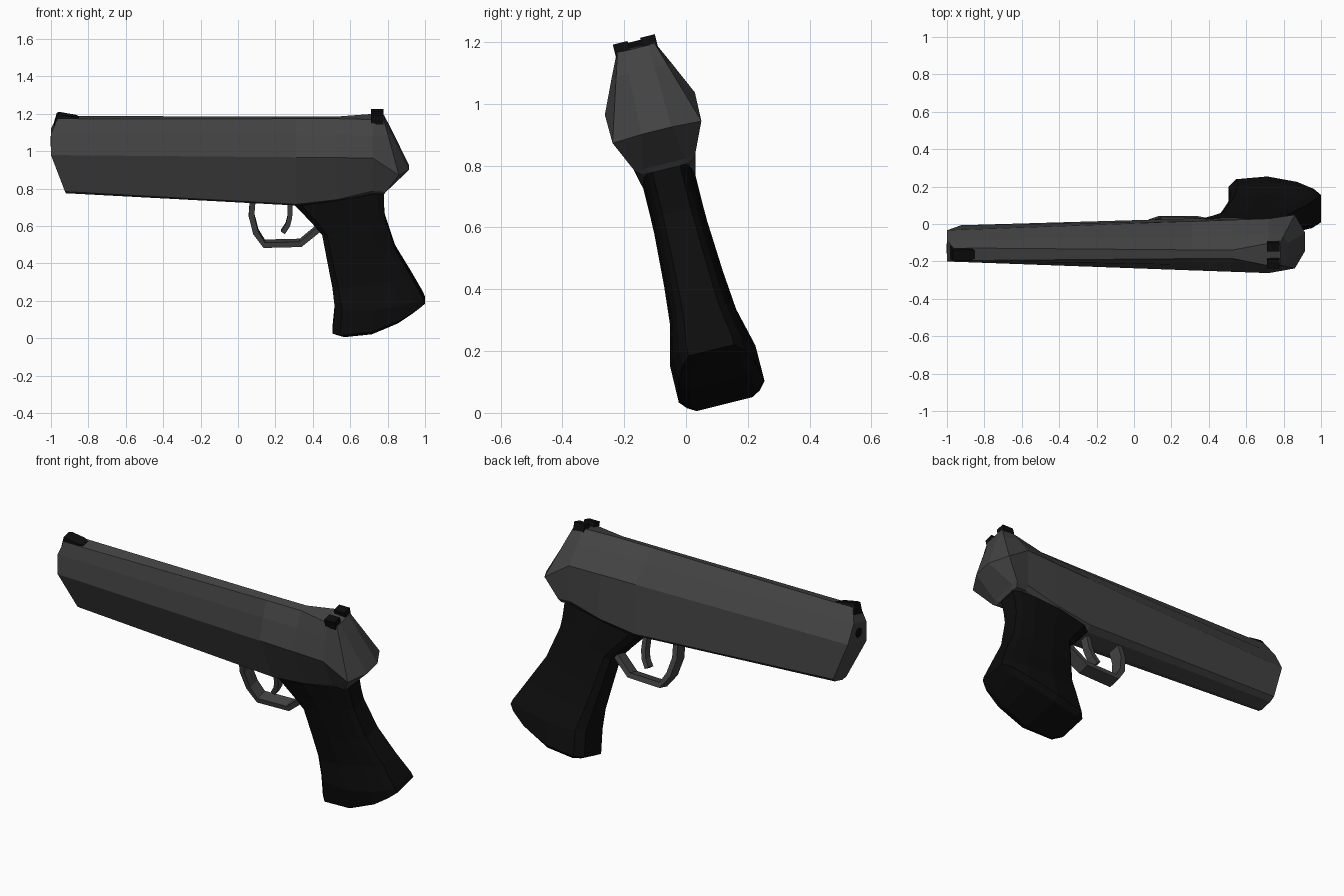
import bpy, bmesh, math

if "Cube" in bpy.data.objects:
    bpy.data.objects.remove(bpy.data.objects["Cube"])

TILT = math.radians(14)          # the whole pistol leans sideways
ORIGIN = (0, 0.125, 0.03)        # centre of the grip bottom


def material(name, value):
    m = bpy.data.materials.new(name)
    m.diffuse_color = (value, value, value, 1)
    m.use_nodes = True
    m.node_tree.nodes["Principled BSDF"].inputs["Base Color"].default_value = m.diffuse_color
    return m


GUNMETAL = material("gunmetal grey", 0.056)
BLACK = material("matte black", 0.004)


def finish(name, bm, mat):
    bmesh.ops.recalc_face_normals(bm, faces=bm.faces)
    mesh = bpy.data.meshes.new(name)
    bm.to_mesh(mesh)
    bm.free()
    mesh.materials.append(mat)
    ob = bpy.data.objects.new(name, mesh)
    ob.location = ORIGIN
    ob.rotation_euler = (TILT, 0, 0)
    bpy.context.collection.objects.link(ob)
    return ob


def loft(name, sections, mat):
    """Skin half sections of (x, half width, height), mirrored left to right."""
    bm = bmesh.new()
    rows = []
    for sec in sections:
        left = [bm.verts.new((x, -v, w)) for x, v, w in sec]
        right = [bm.verts.new((x, v, w)) for x, v, w in sec]
        rows.append((left, right))
    n = len(sections[0])
    for (l0, r0), (l1, r1) in zip(rows, rows[1:]):
        ring0, ring1 = l0 + r0[::-1], l1 + r1[::-1]
        for i in range(2 * n):
            j = (i + 1) % (2 * n)
            bm.faces.new((ring0[i], ring0[j], ring1[j], ring1[i]))
    for l, r in (rows[0], rows[-1]):
        for i in range(n - 1):
            bm.faces.new((l[i], l[i + 1], r[i + 1], r[i]))
    return finish(name, bm, mat)


def ribbon(name, path, thick, half, mat):
    """Flat bar that follows a path in the side plane."""
    sections = []
    for i, (x, w) in enumerate(path):
        a, b = path[max(i - 1, 0)], path[min(i + 1, len(path) - 1)]
        dx, dw = b[0] - a[0], b[1] - a[1]
        k = thick / math.hypot(dx, dw)
        sections.append([(x - dw * k, half, w + dx * k),
                         (x + dw * k, half, w - dx * k)])
    return loft(name, sections, mat)


def box(name, lo, hi, mat):
    bm = bmesh.new()
    bmesh.ops.create_cube(bm, size=1)
    for v in bm.verts:
        v.co = [(a + b) / 2 + c * (b - a) for a, b, c in zip(lo, hi, v.co)]
    return finish(name, bm, mat)


# Slide and frame: rib, upper side, crease, lower corner, underside
def straight(x, *pts):
    return [(x, v, w) for v, w in pts]


loft("slide", [
    [(-0.965, 0.035, 1.185), (-1.0, 0.058, 1.11), (-1.0, 0.086, 1.0),
     (-0.925, 0.062, 0.793), (-0.92, 0.035, 0.777)],
    straight(0.31, (0.024, 1.185), (0.077, 1.11), (0.135, 1.0), (0.083, 0.728), (0.045, 0.712)),
    straight(0.53, (0.024, 1.185), (0.08, 1.11), (0.143, 1.0), (0.092, 0.756), (0.06, 0.74)),
    straight(0.72, (0.062, 1.19), (0.1, 1.11), (0.15, 1.0), (0.1, 0.805), (0.08, 0.785)),
    [(0.78, 0.062, 1.185), (0.802, 0.085, 1.11), (0.86, 0.148, 0.905),
     (0.79, 0.1, 0.8), (0.78, 0.08, 0.782)],
    [(0.783, 0.04, 1.185), (0.82, 0.043, 1.11), (0.915, 0.05, 0.91),
     (0.798, 0.07, 0.8), (0.785, 0.05, 0.782)],
], GUNMETAL)

# Grip: front x, front height, back x, back height, half width, sag
PLAN = [(0, 0.55), (0.08, 0.85), (0.42, 1), (0.74, 0.9), (0.92, 0.72), (1, 0.53)]
STATIONS = [
    (0.535, 0.00, 0.965, 0.148, 0.110, 0.045),
    (0.505, 0.015, 1.00, 0.178, 0.143, 0.045),
    (0.518, 0.15, 0.99, 0.205, 0.142, 0.015),
    (0.505, 0.26, 0.925, 0.325, 0.110, 0),
    (0.482, 0.38, 0.84, 0.47, 0.098, 0),
    (0.45, 0.55, 0.785, 0.64, 0.088, 0),
    (0.40, 0.61, 0.78, 0.70, 0.087, 0),
    (0.305, 0.712, 0.78, 0.79, 0.087, 0),
]
loft("grip", [[(xf + (xb - xf) * t, h * k, wf + (wb - wf) * t - 4 * sag * t * (1 - t))
               for t, k in PLAN] for xf, wf, xb, wb, h, sag in STATIONS], BLACK)

# Trigger and its guard
ribbon("trigger_guard", [(0.08, 0.75), (0.072, 0.65), (0.095, 0.557), (0.14, 0.49),
                         (0.335, 0.495), (0.46, 0.6)], 0.015, 0.035, GUNMETAL)
ribbon("trigger", [(0.278, 0.74), (0.277, 0.64), (0.266, 0.595), (0.24, 0.555)],
       0.013, 0.022, GUNMETAL)

# Sights
loft("front_sight", [
    [(-0.968, 0.025, 1.208), (-0.984, 0.038, 1.15)],
    [(-0.95, 0.03, 1.208), (-0.95, 0.042, 1.15)],
    [(-0.87, 0.03, 1.194), (-0.87, 0.042, 1.15)],
    [(-0.85, 0.02, 1.188), (-0.85, 0.032, 1.16)],
], BLACK)
for side, name in ((-1, "rear_sight_left"), (1, "rear_sight_right")):
    a, b = sorted((side * 0.021, side * 0.07))
    box(name, (0.71, a, 1.165), (0.777, b, 1.214), BLACK)

# Muzzle opening
bm = bmesh.new()
ring = [(0.028 * math.cos(i * math.pi / 4), 1.055 + 0.028 * math.sin(i * math.pi / 4))
        for i in range(8)]
disc = bm.faces.new([bm.verts.new((-1.0, v, w)) for v, w in ring])
top = bmesh.ops.extrude_face_region(bm, geom=[disc])["geom"]
for g in top:
    if isinstance(g, bmesh.types.BMVert):
        g.co.x -= 0.003
finish("muzzle_opening", bm, BLACK)
